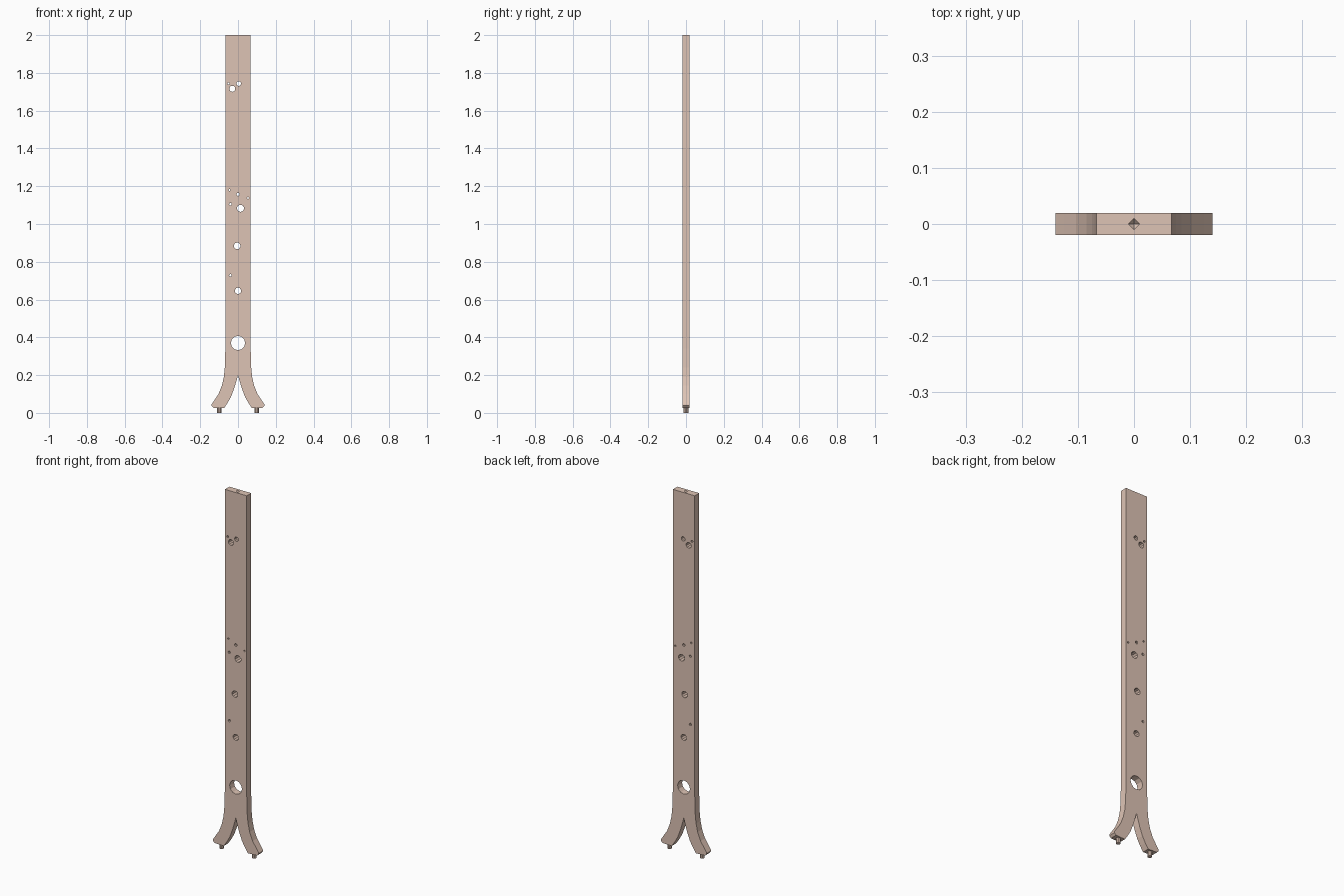
import bpy, bmesh
from math import pi
from mathutils import Matrix

if "Cube" in bpy.data.objects:
    bpy.data.objects.remove(bpy.data.objects["Cube"])

T = 0.0195  # half thickness of the plank

mat = bpy.data.materials.new("pale_wood")
mat.diffuse_color = (0.73, 0.55, 0.46, 1)
mat.use_nodes = True
mat.node_tree.nodes["Principled BSDF"].inputs["Base Color"].default_value = mat.diffuse_color


def make_object(name, bm):
    bmesh.ops.recalc_face_normals(bm, faces=bm.faces[:])
    mesh = bpy.data.meshes.new(name)
    bm.to_mesh(mesh)
    bm.free()
    mesh.materials.append(mat)
    obj = bpy.data.objects.new(name, mesh)
    bpy.context.collection.objects.link(obj)
    return obj


# Plank: half outline from the top down the outer edge to the fork, then mirrored
half = [(0.067, 2.0), (0.067, 0.34), (0.07, 0.24), (0.075, 0.19), (0.085, 0.145),
        (0.103, 0.1), (0.125, 0.067), (0.14, 0.045), (0.14, 0.038), (0.13, 0.027),
        (0.074, 0.025), (0.055, 0.053), (0.037, 0.085), (0.02, 0.13), (0.008, 0.17)]
outline = half + [(0, 0.2)] + [(-x, z) for x, z in reversed(half)]
bm = bmesh.new()
face = bm.faces.new([bm.verts.new((x, -T, z)) for x, z in outline])
ext = bmesh.ops.extrude_face_region(bm, geom=[face])
bmesh.ops.translate(bm, vec=(0, 2 * T, 0),
                    verts=[v for v in ext["geom"] if isinstance(v, bmesh.types.BMVert)])
plank = make_object("forked_plank", bm)

# Drilled holes: x, z, radius, sides
holes = [(0, 0.37, 0.038, 12), (0, 0.646, 0.017, 10), (-0.04, 0.728, 0.007, 8),
         (-0.005, 0.884, 0.018, 10), (0.013, 1.083, 0.019, 10), (-0.04, 1.105, 0.007, 8),
         (0, 1.157, 0.008, 8), (-0.045, 1.18, 0.005, 8), (0.053, 1.138, 0.005, 8),
         (-0.03, 1.716, 0.016, 10), (0.004, 1.743, 0.012, 10), (-0.05, 1.743, 0.006, 8)]
bm = bmesh.new()
for x, z, r, n in holes:
    bmesh.ops.create_cone(bm, cap_ends=True, segments=n, radius1=r, radius2=r, depth=0.1,
                          matrix=Matrix.Translation((x, 0, z)) @ Matrix.Rotation(pi / 2, 4, 'X'))
# Small four-sided pit in the top end
bmesh.ops.create_cone(bm, cap_ends=True, segments=4, radius1=0, radius2=0.02, depth=0.02,
                      matrix=Matrix.Translation((0, 0, 2.0)))
bmesh.ops.remove_doubles(bm, verts=bm.verts[:], dist=1e-5)
cutter = make_object("hole_cutter", bm)
cutter.hide_render = True

mod = plank.modifiers.new("holes", 'BOOLEAN')
mod.operation = 'DIFFERENCE'
mod.solver = 'EXACT'
mod.object = cutter
bpy.context.view_layer.objects.active = plank
bpy.ops.object.modifier_apply(modifier=mod.name)
bpy.data.objects.remove(cutter)

# Pegs under each foot
for side, name in ((-1, "left_peg"), (1, "right_peg")):
    bm = bmesh.new()
    bmesh.ops.create_cone(bm, cap_ends=True, segments=10, radius1=0.012, radius2=0.012, depth=0.03,
                          matrix=Matrix.Translation((side * 0.1, 0, 0.015)))
    make_object(name, bm)
